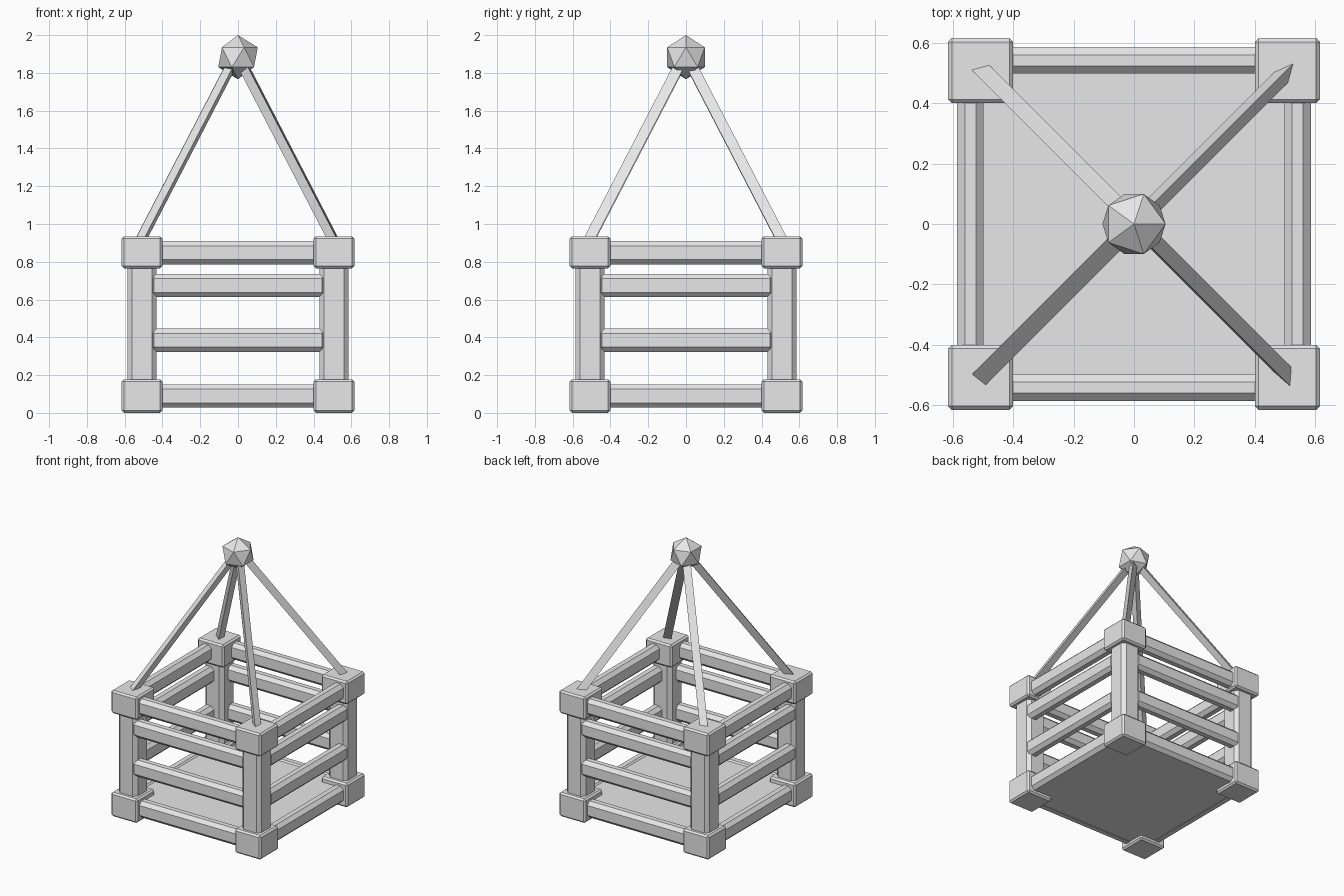
import bpy
import math
from mathutils import Vector, Matrix

cube = bpy.data.objects.get("Cube")
if cube:
    bpy.data.objects.remove(cube, do_unlink=True)

GREY = (0.8, 0.8, 0.8, 1.0)
grey = bpy.data.materials.new("plain_grey")
grey.use_nodes = True
grey.diffuse_color = GREY
grey.node_tree.nodes["Principled BSDF"].inputs["Base Color"].default_value = GREY


def finish(name):
    obj = bpy.context.object
    obj.name = name
    obj.data.materials.append(grey)
    return obj


def box(name, center, size, bevel=0.0, turn=0.0):
    """Chamfered box, optionally turned about the vertical axis of the model."""
    bpy.ops.mesh.primitive_cube_add(size=1)
    obj = finish(name)
    shape = Matrix.Translation(center) @ Matrix.Diagonal((*size, 1))
    obj.data.transform(Matrix.Rotation(turn, 4, 'Z') @ shape)
    if bevel:
        mod = obj.modifiers.new("chamfer", 'BEVEL')
        mod.width = bevel
        mod.segments = 1
    return obj


def strut(name, start, end, radius):
    """Three-sided rod between two points."""
    axis = end - start
    bpy.ops.mesh.primitive_cylinder_add(vertices=3, radius=radius, depth=axis.length)
    obj = finish(name)
    aim = Vector((0, 0, 1)).rotation_difference(axis).to_matrix().to_4x4()
    roll = Matrix.Rotation(math.radians(-40), 4, 'Z')
    obj.data.transform(Matrix.Translation((start + end) / 2) @ aim @ roll)


# Corner posts, their end blocks and the hanging struts
apex = Vector((0, 0, 1.9))
for side, sx in (("left", 1), ("right", -1)):
    for end, sy in (("front", -1), ("back", 1)):
        corner = f"{end}_{side}"
        px, py = sx * 0.508, sy * 0.508
        box(f"{corner}_post", (px, py, 0.47), (0.155, 0.155, 0.72), 0.025)
        box(f"{corner}_foot_block", (px, py, 0.089), (0.215, 0.215, 0.178), 0.012)
        box(f"{corner}_top_block", (px, py, 0.85), (0.215, 0.215, 0.17), 0.012)
        foot = Vector((sx * 0.5, sy * 0.5, 0.935))
        strut(f"{corner}_strut", foot + (foot - apex) * 0.06, apex, 0.033)

# Four rails on each side: bottom, lower, upper, top
rails = {"bottom": 0.089, "lower": 0.384, "upper": 0.675, "top": 0.848}
for i, side in enumerate(("front", "left", "back", "right")):
    for level, z in rails.items():
        box(f"{side}_{level}_rail", (0, -0.542, z), (0.94, 0.087, 0.123),
            0.025, i * math.pi / 2)

# Floor slab
box("floor", (0, 0, 0.085), (1.06, 1.06, 0.11))

# Faceted ball at the top
bpy.ops.mesh.primitive_ico_sphere_add(subdivisions=1, radius=0.117)
ball = finish("top_ball")
ball.data.transform(Matrix.Translation((0, 0, 1.883)))
